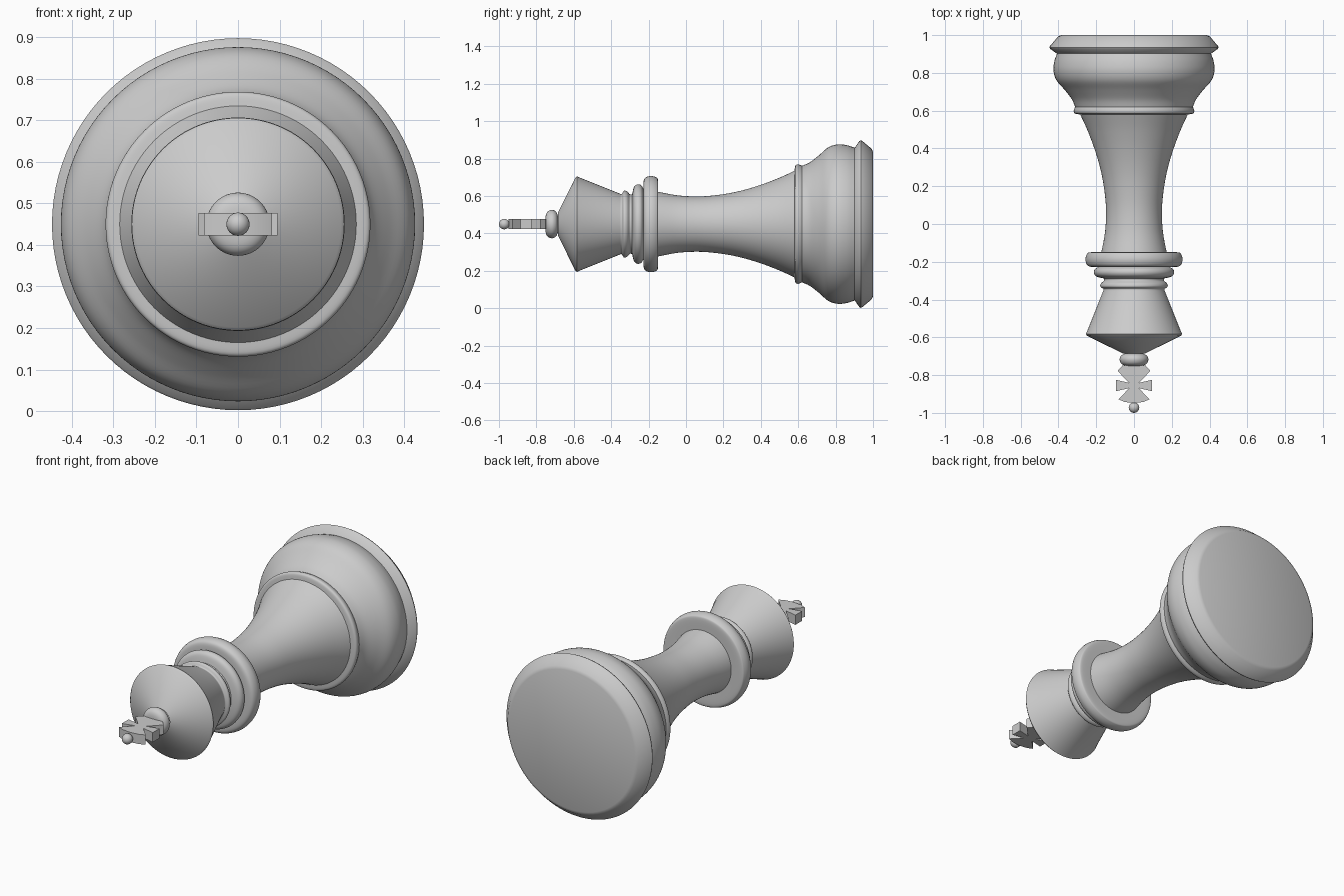
import bpy, bmesh, math

if "Cube" in bpy.data.objects:
    bpy.data.objects.remove(bpy.data.objects["Cube"])

AXIS_Z = 0.45   # the piece lies on its side, axis along y
SIDES = 96


def finish(name, bm, angle=35):
    mesh = bpy.data.meshes.new(name)
    bm.to_mesh(mesh)
    bm.free()
    ob = bpy.data.objects.new(name, mesh)
    bpy.context.collection.objects.link(ob)
    bpy.ops.object.select_all(action='DESELECT')
    ob.select_set(True)
    bpy.context.view_layer.objects.active = ob
    bpy.ops.object.shade_smooth_by_angle(angle=math.radians(angle))
    return ob


def spline(pts, steps=5):
    """Catmull-Rom curve through (y, r) points."""
    p = [pts[0]] + pts + [pts[-1]]
    out = []
    for i in range(1, len(p) - 2):
        for s in range(steps):
            t = s / steps
            out.append(tuple(
                0.5 * (2 * b + (c - a) * t + (2 * a - 5 * b + 4 * c - d) * t ** 2
                       + (3 * b - a - 3 * c + d) * t ** 3)
                for a, b, c, d in zip(*p[i - 1:i + 3])))
    return out + [pts[-1]]


def lathe(name, pts, smooth=True):
    """Turn a (y, r) profile, listed from base to tip, around the axis."""
    bm = bmesh.new()
    rings = []
    for y, r in (spline(pts) if smooth else pts):
        if r < 1e-4:
            rings.append([bm.verts.new((0, y, AXIS_Z))] * SIDES)
        else:
            rings.append([bm.verts.new((r * math.cos(a), y, AXIS_Z + r * math.sin(a)))
                          for a in (2 * math.pi * j / SIDES for j in range(SIDES))])
    for lo, hi in zip(rings, rings[1:]):
        for j in range(SIDES):
            k = (j + 1) % SIDES
            bm.faces.new(dict.fromkeys((lo[j], lo[k], hi[k], hi[j])))
    return finish(name, bm)


# Base: flat foot with bevelled rim, rounded bulge, stepped lip
lathe("foot_rim", [(1.0, 0), (1.0, 0.385), (0.993, 0.402), (0.943, 0.444), (0.935, 0.448),
                   (0.927, 0.444), (0.902, 0.408)], smooth=False)
lathe("base_bulge", [(0.902, 0.408), (0.86, 0.422), (0.81, 0.426), (0.76, 0.41), (0.71, 0.367),
                     (0.66, 0.329), (0.62, 0.312)])
lathe("base_lip", [(0.62, 0.312), (0.60, 0.319), (0.585, 0.313), (0.58, 0.285)])

# Slender waisted stem
lathe("stem", [(0.58, 0.285), (0.5, 0.248), (0.4, 0.21), (0.3, 0.18), (0.2, 0.16), (0.08, 0.148),
               (-0.04, 0.153), (-0.15, 0.173)])

# Stacked collar rings
lathe("large_collar", [(-0.15, 0.173), (-0.15, 0.235), (-0.16, 0.25), (-0.187, 0.257),
                       (-0.214, 0.25), (-0.226, 0.232), (-0.228, 0.19)])
lathe("middle_collar", [(-0.228, 0.19), (-0.24, 0.208), (-0.26, 0.212), (-0.278, 0.198),
                        (-0.288, 0.16)])
lathe("small_collar", [(-0.288, 0.16), (-0.3, 0.159), (-0.315, 0.175), (-0.332, 0.178),
                       (-0.343, 0.162), (-0.352, 0.162)])

# Flared head with conical cap
lathe("head", [(-0.352, 0.162), (-0.572, 0.25), (-0.582, 0.256), (-0.592, 0.248), (-0.685, 0.06)],
      smooth=False)
lathe("finial_bead", [(-0.685, 0.045), (-0.695, 0.066), (-0.715, 0.076), (-0.738, 0.068),
                      (-0.75, 0.045), (-0.752, 0)])


# Flared cross: each arm is a flat plate extruded along z
def cross_arm(name, outline, half=0.027):
    bm = bmesh.new()
    lower = bm.faces.new([bm.verts.new((x, y, AXIS_Z - half)) for x, y in outline])
    top = bmesh.ops.extrude_face_region(bm, geom=[lower])
    verts = [v for v in top["geom"] if isinstance(v, bmesh.types.BMVert)]
    bmesh.ops.translate(bm, verts=verts, vec=(0, 0, 2 * half))
    bmesh.ops.recalc_face_normals(bm, faces=bm.faces)
    finish(name, bm, 20)


C = -0.855
for side, s in (("left", -1), ("right", 1)):
    cross_arm("cross_arm_" + side, [(0, C - 0.008), (s * 0.095, C - 0.03),
                                    (s * 0.095, C + 0.03), (0, C + 0.008)])
cross_arm("cross_arm_lower", [(-0.012, C), (-0.087, -0.778), (-0.062, -0.75), (0, -0.74),
                              (0.062, -0.75), (0.087, -0.778), (0.012, C)])
cross_arm("cross_arm_upper", [(-0.012, C), (-0.082, -0.928), (-0.05, -0.942), (0, -0.948),
                              (0.05, -0.942), (0.082, -0.928), (0.012, C)])

# Small ball at the tip
bm = bmesh.new()
bmesh.ops.create_uvsphere(bm, u_segments=24, v_segments=16, radius=0.028)
bmesh.ops.translate(bm, verts=bm.verts, vec=(0, -0.972, AXIS_Z))
finish("tip_ball", bm)
